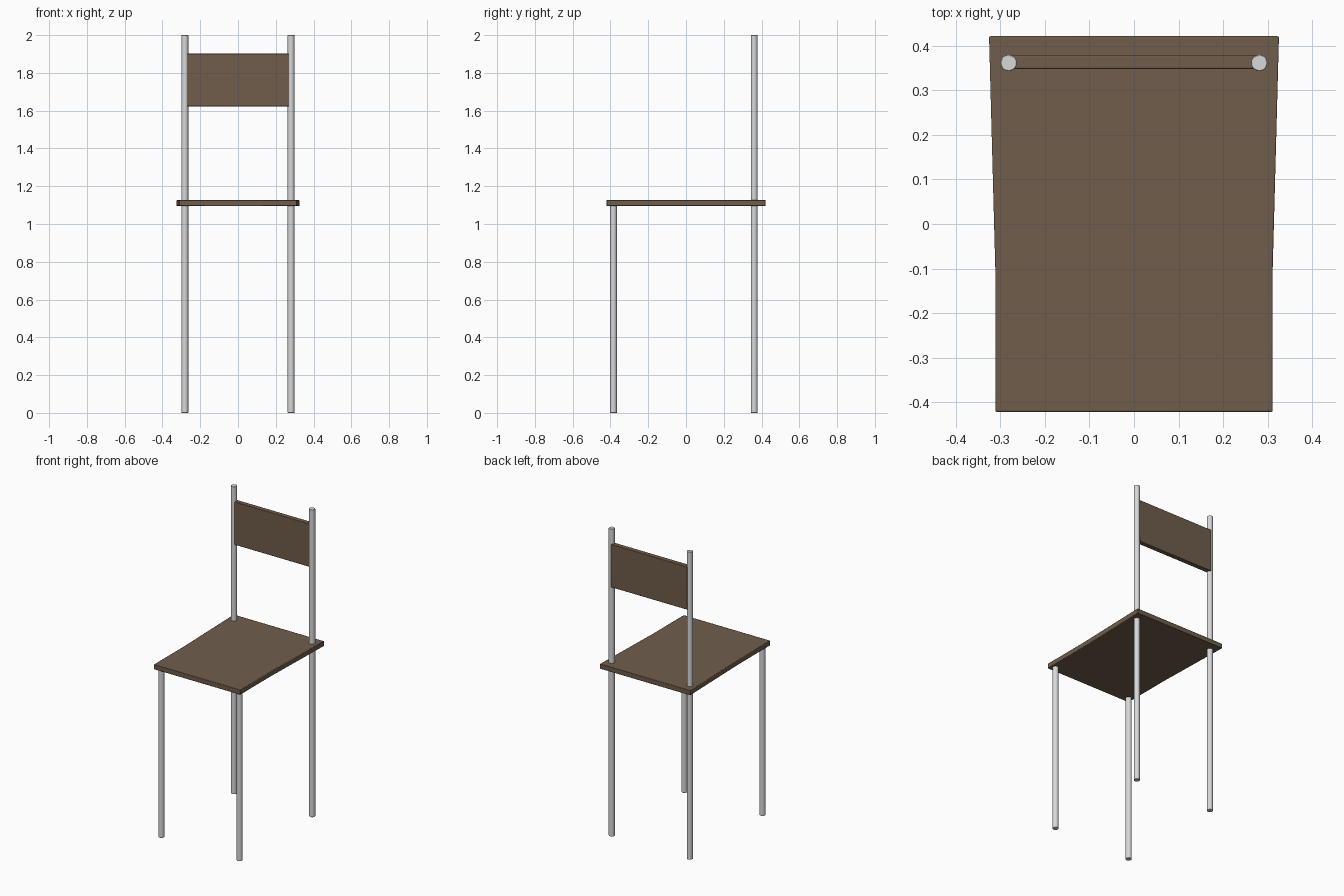
import bpy, bmesh

if "Cube" in bpy.data.objects:
    bpy.data.objects.remove(bpy.data.objects["Cube"])


def material(name, rgb):
    m = bpy.data.materials.new(name)
    m.diffuse_color = (*rgb, 1.0)
    m.use_nodes = True
    m.node_tree.nodes["Principled BSDF"].inputs["Base Color"].default_value = m.diffuse_color
    return m


wood = material("brown wood", (0.16, 0.11, 0.072))
metal = material("light grey metal", (0.68, 0.69, 0.70))


def finish(name, bm, mat, bevel):
    bmesh.ops.recalc_face_normals(bm, faces=bm.faces)
    mesh = bpy.data.meshes.new(name)
    bm.to_mesh(mesh)
    bm.free()
    mesh.materials.append(mat)
    obj = bpy.data.objects.new(name, mesh)
    bpy.context.collection.objects.link(obj)
    mod = obj.modifiers.new("soft edges", 'BEVEL')
    mod.width, mod.segments, mod.limit_method = bevel, 2, 'ANGLE'
    mod.angle_limit = 0.9
    bpy.ops.object.select_all(action='DESELECT')
    obj.select_set(True)
    bpy.context.view_layer.objects.active = obj
    bpy.ops.object.shade_smooth_by_angle(angle=0.6)
    return obj


def board(name, outline, z0, z1):
    """Flat panel: plan outline extruded from z0 to z1."""
    bm = bmesh.new()
    face = bm.faces.new([bm.verts.new((x, y, z0)) for x, y in outline])
    top = bmesh.ops.extrude_face_region(bm, geom=[face])["geom"]
    verts = [v for v in top if isinstance(v, bmesh.types.BMVert)]
    bmesh.ops.translate(bm, verts=verts, vec=(0, 0, z1 - z0))
    return finish(name, bm, wood, 0.003)


def post(name, x, y, height):
    """Round tube standing on the floor."""
    bm = bmesh.new()
    bmesh.ops.create_cone(bm, cap_ends=True, segments=20, radius1=0.018,
                          radius2=0.018, depth=height)
    bmesh.ops.translate(bm, verts=bm.verts, vec=(x, y, height / 2))
    return finish(name, bm, metal, 0.002)


# seat, slightly wider towards the back
right = [(0.311, -0.421), (0.311, -0.10), (0.325, 0.421)]
board("seat", right + [(-x, y) for x, y in reversed(right)], 1.095, 1.127)

# backrest panel between the rear posts
board("backrest", [(-0.275, 0.348), (0.275, 0.348),
                   (0.275, 0.379), (-0.275, 0.379)], 1.622, 1.902)

# short front legs, and rear legs running up as backrest posts
for side, x in (("left", -0.281), ("right", 0.281)):
    post("front_leg_" + side, x, -0.384, 1.10)
    post("rear_post_" + side, x, 0.361, 2.0)
